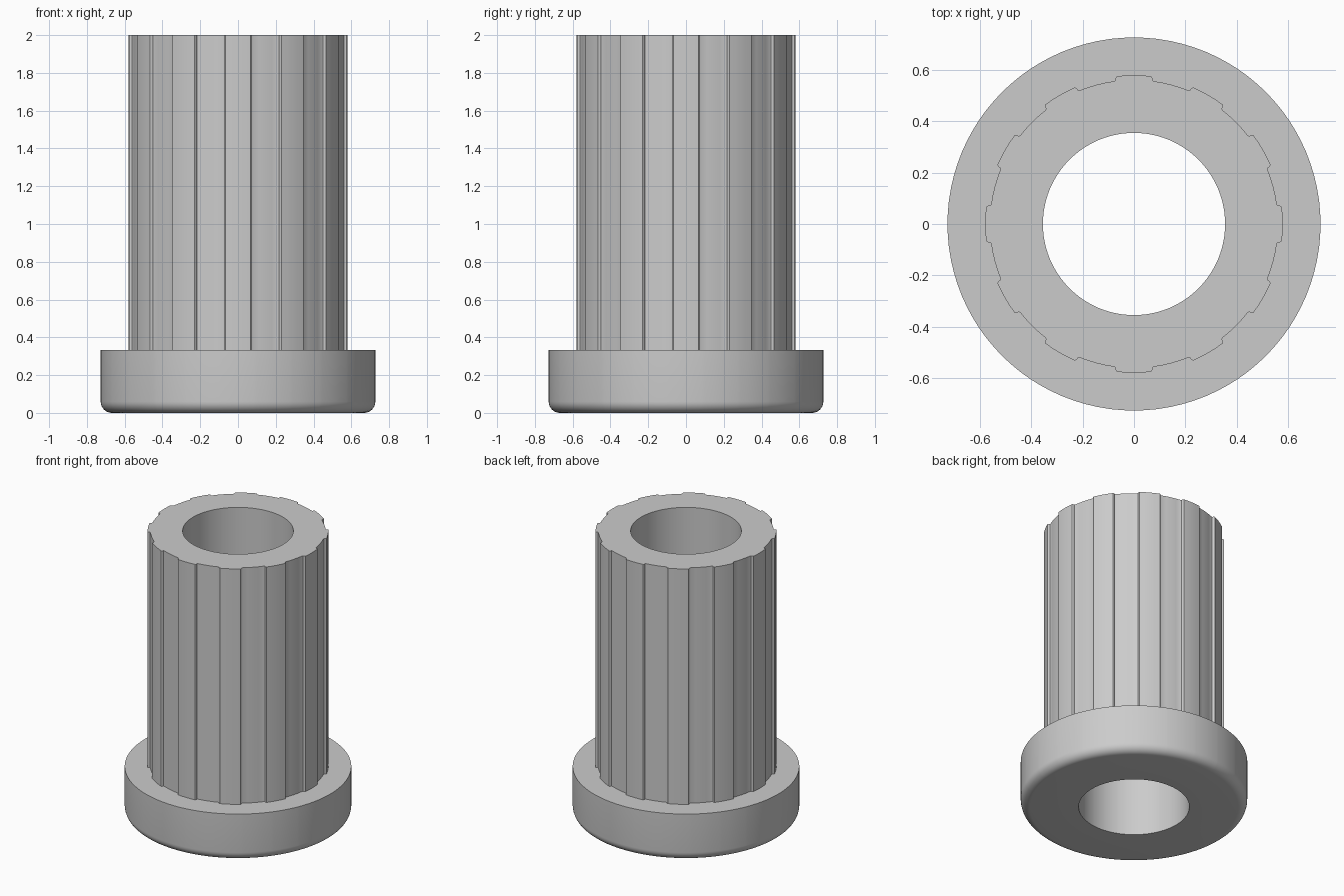
import bpy, bmesh, math

if "Cube" in bpy.data.objects:
    bpy.data.objects.remove(bpy.data.objects["Cube"])

BORE, FLANGE, FLANGE_H, FILLET, TOP = 0.355, 0.727, 0.333, 0.06, 2.0
TEETH = 12

# One spline pitch: (angle in degrees from tooth centre, radius)
pitch = [(-7.9, 0.562), (-7.3, 0.565), (-7.1, 0.575), (-6.6, 0.58),
         (-3.3, 0.58), (0, 0.58), (3.3, 0.58),
         (6.6, 0.58), (7.1, 0.575), (7.3, 0.565), (7.9, 0.562),
         (11.4, 0.562), (15, 0.562), (18.6, 0.562)]
spline = [(math.radians(a + 360 / TEETH * i), r)
          for i in range(TEETH) for a, r in pitch]

bm = bmesh.new()


def ring(z, radius=None):
    """Ring of vertices: round when a radius is given, splined otherwise."""
    return [bm.verts.new(((radius or r) * math.cos(a), (radius or r) * math.sin(a), z))
            for a, r in spline]


# Closed section: bore, rounded flange, splined sleeve
rings = [ring(0, BORE)]
for i in range(9):
    t = math.radians(90 * i / 8)
    rings.append(ring(FILLET * (1 - math.cos(t)),
                      FLANGE - FILLET * (1 - math.sin(t))))
rings += [ring(FLANGE_H, FLANGE), ring(FLANGE_H), ring(TOP), ring(TOP, BORE)]

n = len(spline)
for k, lower in enumerate(rings):
    upper = rings[(k + 1) % len(rings)]
    for i in range(n):
        j = (i + 1) % n
        bm.faces.new((lower[i], lower[j], upper[j], upper[i]))
bmesh.ops.recalc_face_normals(bm, faces=bm.faces)

mesh = bpy.data.meshes.new("splined_bushing")
bm.to_mesh(mesh)
bm.free()
bushing = bpy.data.objects.new("splined_bushing", mesh)
bpy.context.collection.objects.link(bushing)

# Plain grey
grey = bpy.data.materials.new("grey")
grey.diffuse_color = (0.6, 0.6, 0.6, 1)
grey.use_nodes = True
grey.node_tree.nodes["Principled BSDF"].inputs["Base Color"].default_value = grey.diffuse_color
mesh.materials.append(grey)

bpy.context.view_layer.objects.active = bushing
bushing.select_set(True)
bpy.ops.object.shade_smooth_by_angle(angle=math.radians(30))
